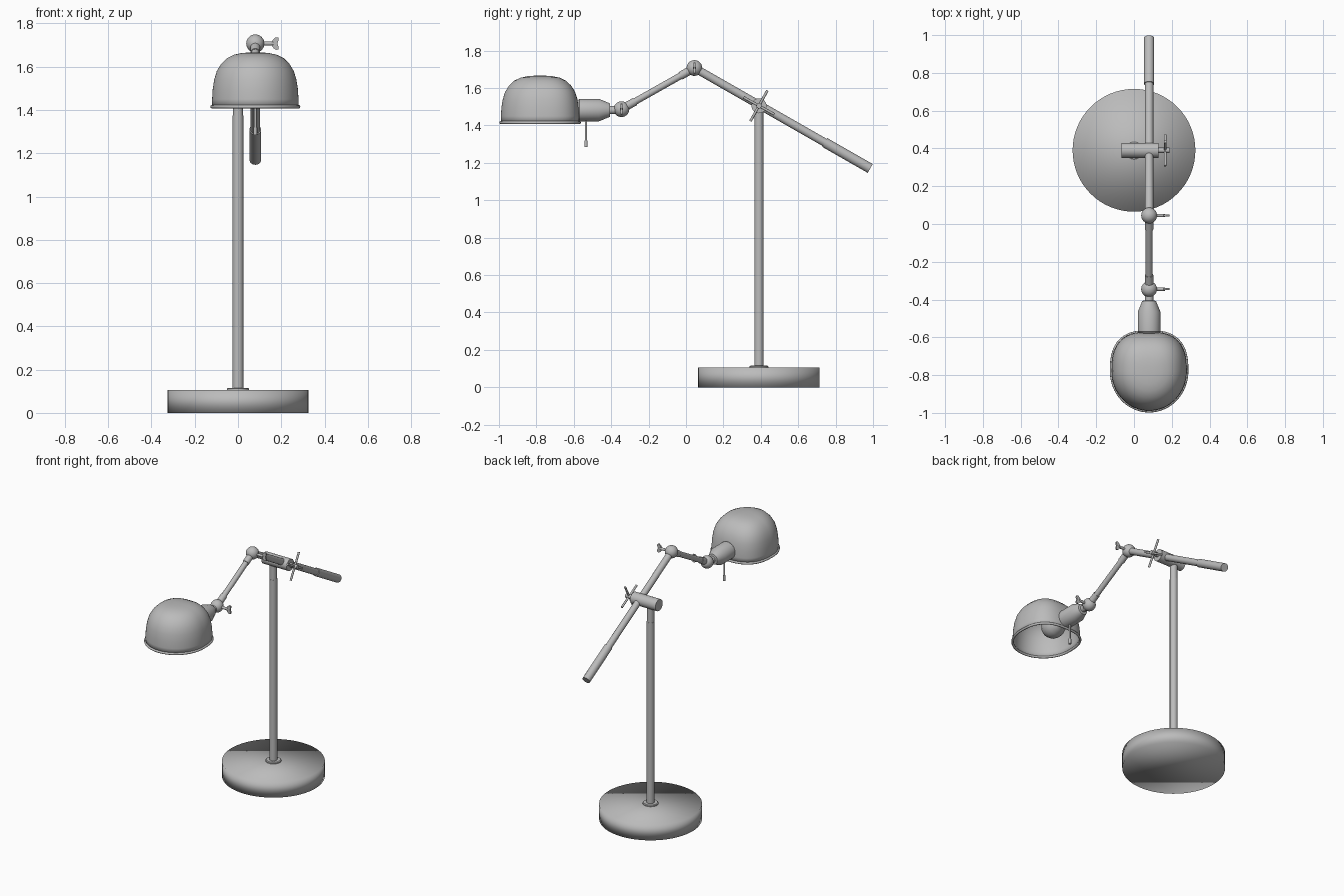
import bpy, bmesh, math
from mathutils import Vector

if "Cube" in bpy.data.objects:
    bpy.data.objects.remove(bpy.data.objects["Cube"])

metal = bpy.data.materials.new("grey_metal")
metal.diffuse_color = (0.5, 0.5, 0.5, 1)
metal.use_nodes = True
metal.node_tree.nodes["Principled BSDF"].inputs["Base Color"].default_value = metal.diffuse_color

AX = 0.08                       # sideways offset of the arm
POLE_Y = 0.39
ELBOW = Vector((AX, 0.045, 1.707))
WRIST = Vector((AX, -0.345, 1.487))
TAIL = Vector((AX, 0.985, 1.17))
CLAMP = Vector((AX, 0.388, 1.505))


def finish(name, bm, smooth_all=False):
    bmesh.ops.recalc_face_normals(bm, faces=bm.faces)
    me = bpy.data.meshes.new(name)
    bm.to_mesh(me)
    bm.free()
    ob = bpy.data.objects.new(name, me)
    bpy.context.collection.objects.link(ob)
    me.materials.append(metal)
    bpy.ops.object.select_all(action='DESELECT')
    ob.select_set(True)
    bpy.context.view_layer.objects.active = ob
    if smooth_all:
        bpy.ops.object.shade_smooth()
    else:
        bpy.ops.object.shade_smooth_by_angle(angle=math.radians(35))
    return ob


def lathe(name, origin, axis, profile, n=32, smooth_all=False):
    """Closed turned part: profile is (radius, distance along axis)."""
    q = Vector(axis).to_track_quat('Z', 'Y')
    bm = bmesh.new()
    rings = []
    for r, d in profile:
        rings.append([bm.verts.new(Vector(origin) + q @ Vector(
            (r * math.cos(2 * math.pi * i / n), r * math.sin(2 * math.pi * i / n), d)))
            for i in range(n)])
    for a, b in zip(rings, rings[1:]):
        for i in range(n):
            j = (i + 1) % n
            bm.faces.new((a[i], a[j], b[j], b[i]))
    bm.faces.new(rings[0])
    bm.faces.new(rings[-1])
    return finish(name, bm, smooth_all)


def rod(name, a, b, r, n=24):
    a, b = Vector(a), Vector(b)
    return lathe(name, a, b - a, [(r, 0), (r, (b - a).length)], n)


def ball(name, c, r):
    bm = bmesh.new()
    bmesh.ops.create_uvsphere(bm, u_segments=32, v_segments=16, radius=r)
    bmesh.ops.translate(bm, verts=bm.verts, vec=c)
    return finish(name, bm)


# Base and pole
lathe("base", (0, POLE_Y, 0), (0, 0, 1), [(0.325, 0), (0.325, 0.106)], 64, True)
lathe("base_collar", (0, POLE_Y, 0.1), (0, 0, 1), [(0.05, 0), (0.05, 0.012), (0.045, 0.016)])
rod("pole", (0, POLE_Y, 0.1), (0, POLE_Y, 1.375), 0.025)
rod("pole_sleeve", (0, POLE_Y, 1.37), (0, POLE_Y, 1.49), 0.0235)

# Clamp with cross handle
rod("clamp_barrel", (-0.065, POLE_Y, 1.505), (0.13, POLE_Y, 1.505), 0.04, 32)
rod("clamp_screw", (0.12, POLE_Y, 1.505), (0.188, POLE_Y, 1.505), 0.014)
spoke_centre = Vector((0.165, POLE_Y, 1.505))
for k in range(2):
    t = math.radians(61 + 90 * k)
    d = Vector((0, math.cos(t), math.sin(t))) * 0.094
    rod("clamp_spoke", spoke_centre - d, spoke_centre + d, 0.007, 12)

# Upper arm with tail grip, lower arm with end ferrules
along = (TAIL - ELBOW).normalized()
rod("upper_arm", ELBOW, TAIL - along * 0.2, 0.022)
rod("tail_grip", TAIL - along * 0.28, TAIL, 0.027)
rod("lower_arm", ELBOW, WRIST, 0.018)
for p, q in ((ELBOW, WRIST), (WRIST, ELBOW)):
    d = (q - p).normalized()
    rod("arm_ferrule", p, p + d * 0.085, 0.022)

# Ball joints with thumbscrews
for c in (ELBOW, WRIST):
    ball("joint_ball", c, 0.042)
    rod("thumbscrew_stem", c + Vector((0.03, 0, 0)), c + Vector((0.085, 0, 0)), 0.009, 16)
    bm = bmesh.new()
    outline = [(0.075, 0.008), (0.085, 0.022), (0.095, 0.029), (0.106, 0.027), (0.108, 0.016),
               (0.102, 0), (0.108, -0.016), (0.106, -0.027), (0.095, -0.029), (0.085, -0.022),
               (0.075, -0.008)]
    face = bm.faces.new([bm.verts.new(c + Vector((x, -0.005, z))) for x, z in outline])
    ext = bmesh.ops.extrude_face_region(bm, geom=[face])
    bmesh.ops.translate(bm, vec=(0, 0.01, 0),
                        verts=[v for v in ext["geom"] if isinstance(v, bmesh.types.BMVert)])
    finish("thumbscrew_wing", bm)

# Lamp socket, switch and bulb
lathe("socket", (AX, -0.37, 1.482), (0, -1, 0),
      [(0.022, 0), (0.022, 0.035), (0.036, 0.037), (0.06, 0.095), (0.06, 0.2), (0.045, 0.215)])
rod("switch_stem", (AX, -0.535, 1.44), (AX, -0.535, 1.3), 0.006, 12)
rod("switch_pull", (AX, -0.535, 1.32), (AX, -0.535, 1.285), 0.009, 12)
lathe("bulb", (AX, -0.57, 1.482), (0, -1, 0),
      [(0.03, 0), (0.034, 0.03), (0.055, 0.065), (0.071, 0.1), (0.075, 0.13),
       (0.069, 0.16), (0.052, 0.184), (0.028, 0.199), (0.004, 0.203)])

# Shade: dome with a squarer back, thin shell and rolled rim
SHADE_Y = -0.78


def plan(t, r, z):
    c, s = math.cos(t), math.sin(t)
    e = 0.75 if s > 0 else 1.0
    x = math.copysign(abs(c) ** e, c) * 0.2
    y = math.copysign(abs(s) ** e, s) * 0.21
    return Vector((AX + x * r, SHADE_Y + y * r, z))


N = 64
bm = bmesh.new()
dome = [(1, 1.412), (0.998, 1.45), (0.985, 1.495), (0.95, 1.54), (0.89, 1.58), (0.79, 1.613),
        (0.66, 1.639), (0.5, 1.655), (0.32, 1.663), (0.14, 1.666)]
rings = [[bm.verts.new(plan(2 * math.pi * i / N, r, z)) for i in range(N)] for r, z in dome]
for a, b in zip(rings, rings[1:]):
    for i in range(N):
        j = (i + 1) % N
        bm.faces.new((a[i], a[j], b[j], b[i]))
bm.faces.new(rings[-1])
shade = finish("shade", bm)
mod = shade.modifiers.new("thickness", 'SOLIDIFY')
mod.thickness = 0.006
mod.offset = -1

rim = bpy.data.curves.new("shade_rim", 'CURVE')
rim.dimensions = '3D'
rim.bevel_depth = 0.008
rim.bevel_resolution = 3
sp = rim.splines.new('POLY')
sp.points.add(N - 1)
for i, p in enumerate(sp.points):
    p.co = (*plan(2 * math.pi * i / N, 1.0, 1.415), 1)
sp.use_cyclic_u = True
rim.materials.append(metal)
bpy.context.collection.objects.link(bpy.data.objects.new("shade_rim", rim))
